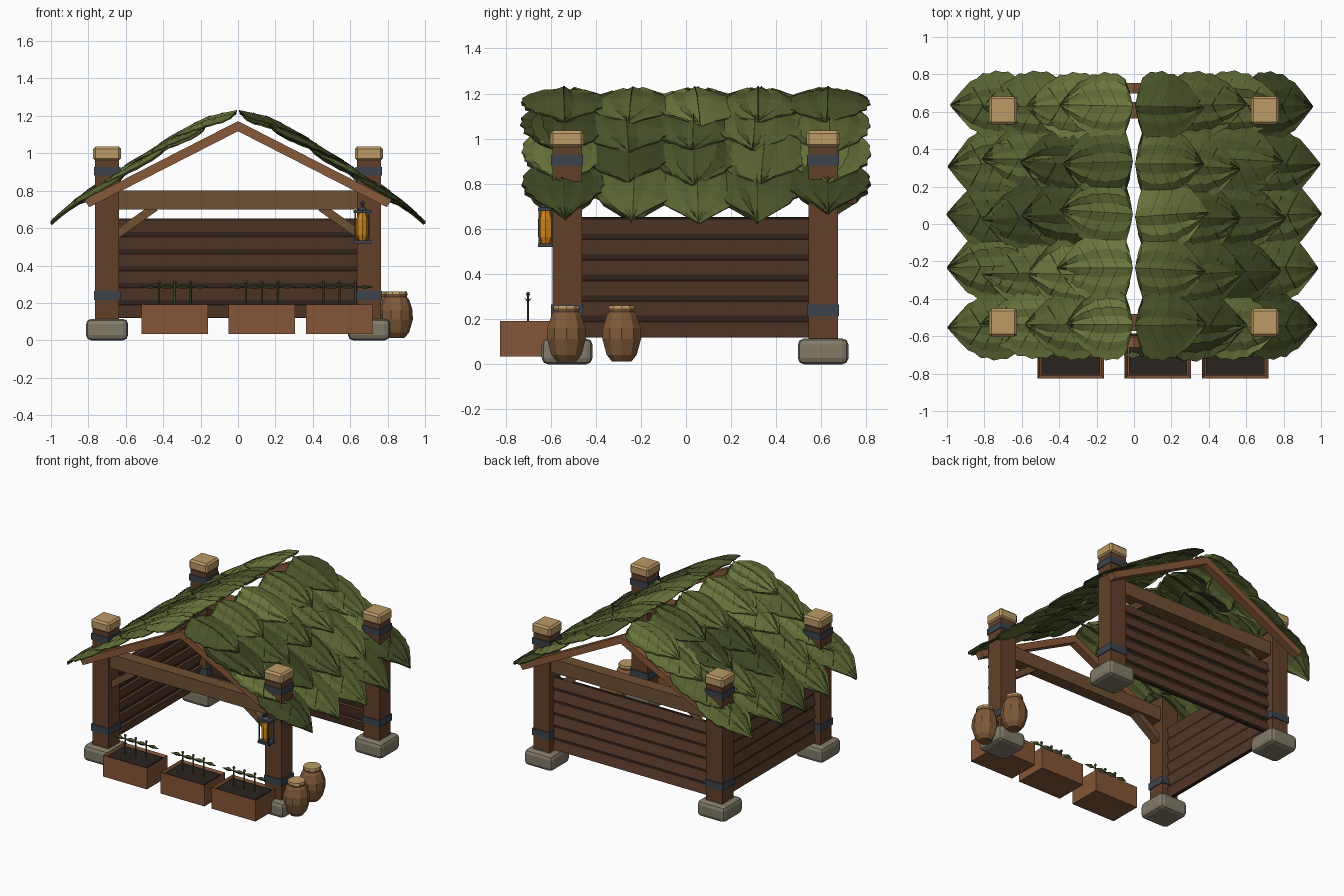
import bpy, bmesh, math, random
from mathutils import Matrix, Vector

if "Cube" in bpy.data.objects:
    bpy.data.objects.remove(bpy.data.objects["Cube"])
random.seed(4)

def mat(name, hexcol):
    m = bpy.data.materials.new(name)
    c = [int(hexcol[i:i + 2], 16) / 255 for i in (0, 2, 4)]
    m.diffuse_color = [v / 12.92 if v < .04 else ((v + .055) / 1.055) ** 2.4 for v in c] + [1]
    m.use_nodes = True
    m.node_tree.nodes["Principled BSDF"].inputs["Base Color"].default_value = m.diffuse_color
    return m

POST, RAFTER, BEAM = mat("post_wood", "62402a"), mat("rafter_wood", "87583a"), mat("beam_wood", "6f5033")
PLANK, DARK, CAP = mat("plank_wood", "573a2a"), mat("dark_wood", "33231b"), mat("cap_wood", "bc9a66")
STONE, IRON, SOIL = mat("stone", "827b69"), mat("iron", "3c444d"), mat("soil", "2b241f")
CLAY, JAR, GLOW = mat("planter_wood", "845537"), mat("jar_clay", "7f5a39"), mat("glow", "d08418")
VEIN, SPROUT = mat("vein", "30381b"), mat("sprout", "4f5830")
GREENS = [mat("leaf_%d" % i, h) for i, h in enumerate(("6a753c", "5c6634", "4d572c", "404925"))]

def add(name, bm, *mats):
    bmesh.ops.recalc_face_normals(bm, faces=bm.faces)
    me = bpy.data.meshes.new(name)
    bm.to_mesh(me)
    bm.free()
    for m in mats:
        me.materials.append(m)
    o = bpy.data.objects.new(name, me)
    bpy.context.collection.objects.link(o)
    return o

def box(name, c, size, m, bevel=0, rot=None, seg=1):
    bm = bmesh.new()
    bmesh.ops.create_cube(bm, size=1, matrix=Matrix.Diagonal((*size, 1)))
    if bevel:
        bmesh.ops.bevel(bm, geom=bm.edges[:], offset=bevel, segments=seg, affect='EDGES', profile=.5)
    o = add(name, bm, m)
    o.location = c
    if rot:
        o.rotation_euler = rot
    return o

def lathe(name, c, profile, n, m):
    bm = bmesh.new()
    rings = [[bm.verts.new((r * math.cos(2 * math.pi * k / n), r * math.sin(2 * math.pi * k / n), z))
              for k in range(n)] for r, z in profile]
    for a, b in zip(rings, rings[1:]):
        for k in range(n):
            bm.faces.new((a[k], a[(k + 1) % n], b[(k + 1) % n], b[k]))
    bm.faces.new(rings[0])
    bm.faces.new(rings[-1])
    o = add(name, bm, m)
    o.location = c
    return o

# Corner posts with stone feet, iron bands and caps
YF, YB, PX = -.527, .608, .70
for sx in (-1, 1):
    for end, y in (("front", YF), ("back", YB)):
        x, n = sx * PX, end + ("_left" if sx < 0 else "_right")
        box(n + "_post", (x, y, .53), (.13, .13, .88), POST)
        box(n + "_foot", (x, y, .0575), (.225, .225, .115), STONE, .028, None, 2)
        box(n + "_low_band", (x, y, .24), (.142, .142, .05), IRON)
        box(n + "_high_band", (x, y, .905), (.142, .142, .046), IRON)
        box(n + "_cap", (x, y, .998), (.15, .15, .075), CAP, .013)

# Gable frames: tie beam, braces, rafters
for end, y, yr in (("front", YF, -.632), ("back", YB, .727)):
    box(end + "_tie_beam", (0, y, .75), (1.27, .09, .1), BEAM)
    for sx in (-1, 1):
        box(end + "_brace", (sx * .545, y, .64), (.25, .06 if y < 0 else .018, .045), BEAM, 0, (0, sx * .62, 0))
        bm = bmesh.new()
        prof = [(0, 1.172), (.822, .752), (.795, .712), (0, 1.118)]
        fr = [bm.verts.new((sx * x, yr - .028, z)) for x, z in prof]
        bk = [bm.verts.new((sx * x, yr + .028, z)) for x, z in prof]
        bm.faces.new(fr)
        bm.faces.new(bk)
        for i in range(4):
            bm.faces.new((fr[i], fr[i - 1], bk[i - 1], bk[i]))
        add(end + "_rafter", bm, RAFTER)

# Lapped plank walls: back and left (front and right stay open)
box("back_wall_backer", (0, YB, .385), (1.27, .02, .53), DARK)
box("left_wall_backer", (-PX, .04, .385), (.02, 1.005, .53), DARK)
for i in range(6):
    z = .158 + i * .091
    box("back_plank", (0, YB, z), (1.27, .036, .072), PLANK, 0, (.25, 0, 0))
    box("left_plank", (-PX, .04, z), (.036, 1.005, .072), PLANK, 0, (0, .25, 0))

# Leaf roof
CURVE = [(0, 1.23), (.17, 1.18), (.36, 1.085), (.5, .995), (.72, .855), (.87, .752), (1, .63)]
WIDTH = [(0, .45), (.06, .8), (.18, .97), (.26, .95), (.36, 1), (.45, .91), (.54, .92), (.63, .76),
         (.72, .68), (.87, .34), (1, .02)]

def lerp(t, pts):
    for (a, p), (b, q) in zip(pts, pts[1:]):
        if t <= b:
            return p + (q - p) * (t - a) / (b - a)
    return pts[-1][1]

VS = [-1, -.75, -.5, -.25, 0, .25, .5, .75, 1]

def leaf(name, sx, x0, x1, y, half, skew, base_drop):
    curl = [random.uniform(-.008, .008) for _ in VS]
    def at(s, v, up=0):
        w = lerp(s, WIDTH) * half
        x = x0 + (x1 - x0) * min(1, s + .05 * abs(v) * (1 - s))
        z = lerp(x, CURVE) - base_drop * (1 - s) - .04 * abs(v * w / .19) ** 1.5 + up
        z += .01 * math.sin(math.pi * s) + (-.009 if abs(v) in (.25, .75) else 0)
        if v in VS and v:
            z += curl[VS.index(v)]
        return Vector((sx * x, y + v * w + skew * s, z))
    bm = bmesh.new()
    g = [[bm.verts.new(at(s, v)) for v in VS] for s, _ in WIDTH]
    for a, b in zip(g, g[1:]):
        for k in range(len(VS) - 1):
            bm.faces.new((a[k], a[k + 1], b[k + 1], b[k]))
    o = add(name, bm, random.choice(GREENS))
    sol = o.modifiers.new("thickness", 'SOLIDIFY')
    sol.thickness, sol.offset = .006, 0
    # midrib and side veins
    bm = bmesh.new()
    def strip(points, d):
        ring = [(bm.verts.new(p - d), bm.verts.new(p + d)) for p in points]
        for (a, b), (c, e) in zip(ring, ring[1:]):
            bm.faces.new((a, b, e, c))
    strip([at(s, 0, .006) for s, _ in WIDTH], Vector((0, .0025, 0)))
    for s in (.2, .38, .56):
        for side in (-1, 1):
            strip([at(s + .18 * k, side * k, .006) for k in (0, .25, .5, .75)], Vector((.0015, 0, 0)))
    add(name + "_veins", bm, VEIN)

ROWS = [(.58, 1.0), (.36, .82), (.16, .61), (.006, .41)]
for sx in (-1, 1):
    for r, (x0, x1) in enumerate(ROWS):
        for c in range(5):
            inner = 0 < c < 4
            j = random.uniform(-.03, .03) if inner else random.uniform(-.008, .008)
            tip = x1 if r == 0 and c == 2 else x1 - random.uniform(0, .045)
            leaf("roof_leaf_%d_%d" % (r, c), sx, x0 + random.uniform(0, .02) * (r < 3), tip, -.54 + c * .293 + j,
                 random.uniform(.195, .215) if inner else random.uniform(.18, .192),
                 random.uniform(-.03, .03) if inner else random.uniform(-.01, .01), 0 if r == 3 else .022)

# Planters with soil and sprouts
for x in (-.338, .128, .542):
    bm = bmesh.new()
    bmesh.ops.create_cube(bm, size=1, matrix=Matrix.Translation((x, -.705, .113)) @ Matrix.Diagonal((.355, .24, .157, 1)))
    top = max(bm.faces, key=lambda f: f.calc_center_median().z)
    bmesh.ops.inset_region(bm, faces=[top], thickness=.02)
    bmesh.ops.translate(bm, verts=top.verts[:], vec=(0, 0, -.03))
    add("planter", bm, CLAY)
    box("planter_soil", (x, -.705, .17), (.312, .198, .02), SOIL)
    for dx in (-.085, 0, .085):
        lathe("sprout_stem", (x + dx, -.7, .17), [(.006, 0), (.006, .135), (.011, .14), (.006, .15)], 6, SPROUT)
        for side in (-1, 1):
            bm = bmesh.new()
            q = [bm.verts.new((side * a, b, h)) for a, b, h in
                 ((0, 0, 0), (.05, -.018, .01), (.1, 0, 0), (.05, .018, .01), (.05, 0, -.01))]
            for a, b in ((0, 1), (1, 2), (2, 3), (3, 0)):
                bm.faces.new((q[a], q[b], q[4]))
            bm.faces.new(q[:4])
            add("sprout_leaf", bm, SPROUT).location = (x + dx, -.7, .285)

# Clay jars with lids
for x, y in ((.845, -.53), (.80, -.285)):
    lathe("jar", (x, y, .012), [(.045, 0), (.07, .03), (.09, .1), (.088, .15), (.07, .205), (.058, .22),
                                (.062, .235)], 10, JAR)
    lathe("jar_lid", (x, y, .245), [(.062, 0), (.058, .016)], 10, CAP)

# Hanging lantern
LX, LY = .665, -.622
lathe("lantern_glass", (LX, LY, .535), [(.022, 0), (.033, .03), (.033, .11), (.022, .145)], 8, GLOW)
box("lantern_base", (LX, LY, .527), (.095, .07, .016), IRON)
box("lantern_top", (LX, LY, .688), (.095, .07, .016), IRON)
for a in (-1, 1):
    for b in (-1, 1):
        box("lantern_bar", (LX + a * .037, LY + b * .028, .607), (.008, .008, .16), IRON)
lathe("lantern_roof", (LX, LY, .694), [(.03, 0), (.008, .02), (.006, .035)], 8, IRON)
box("lantern_hook", (LX, LY - .025, .732), (.022, .03, .022), IRON, .005)
